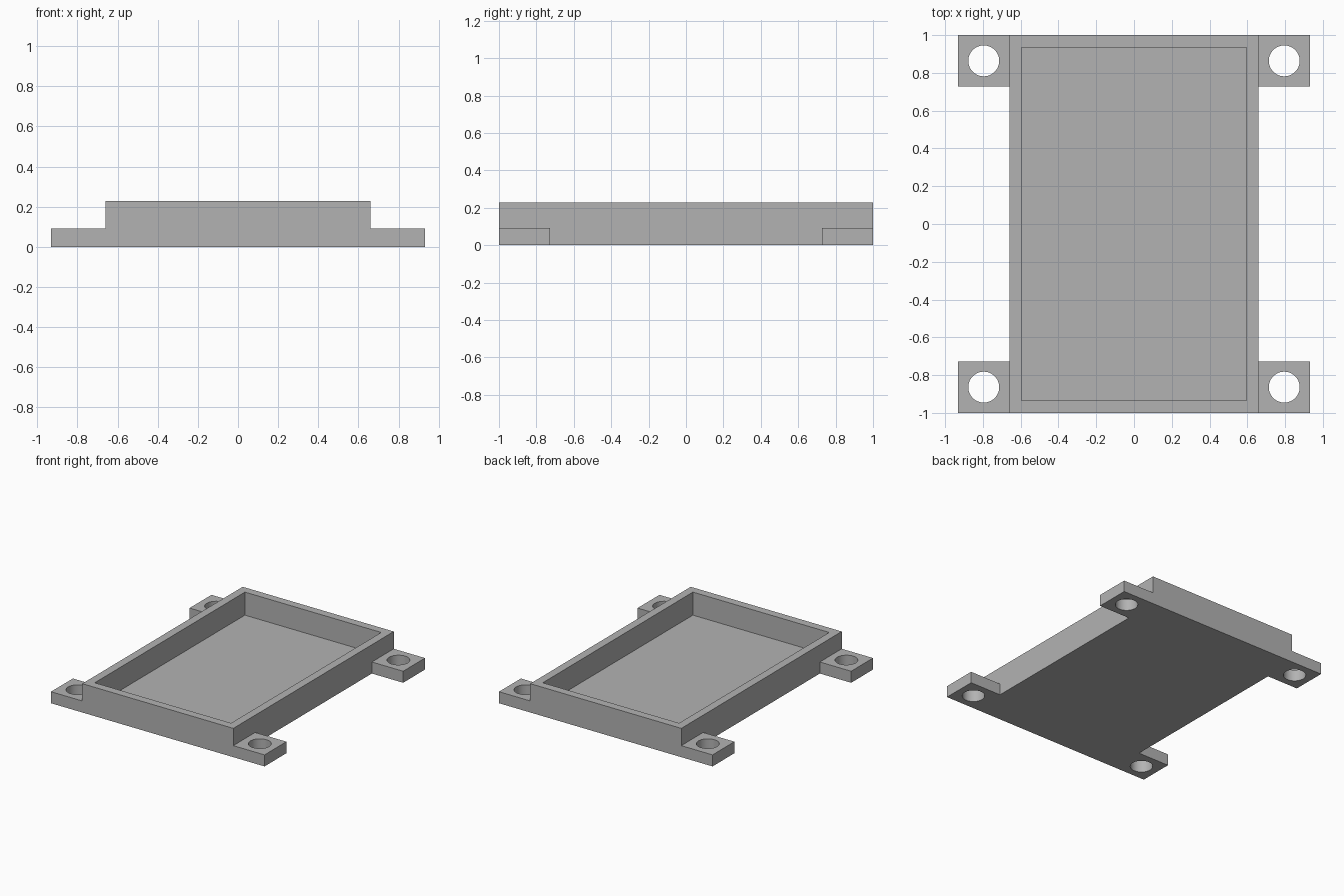
import bpy
import bmesh
import math
from mathutils import Matrix

old = bpy.data.objects.get("Cube")
if old:
    bpy.data.objects.remove(old, do_unlink=True)

U = 1 / 11                      # wall thickness, the module of the part
HALF_X, HALF_Y = 7.25 * U, 1.0  # tray half sizes
HEIGHT, FLOOR = 2.5 * U, 0.5 * U
TAB, TAB_H = 3 * U, U
HOLE_R = 0.9 * U

grey = bpy.data.materials.new("grey")
grey.use_nodes = True
grey.diffuse_color = (0.45, 0.45, 0.45, 1)
grey.node_tree.nodes["Principled BSDF"].inputs["Base Color"].default_value = grey.diffuse_color


def add_object(name, bm):
    mesh = bpy.data.meshes.new(name)
    bmesh.ops.recalc_face_normals(bm, faces=bm.faces)
    bm.to_mesh(mesh)
    bm.free()
    mesh.materials.append(grey)
    obj = bpy.data.objects.new(name, mesh)
    bpy.context.collection.objects.link(obj)
    return obj


def box(x0, x1, y0, y1, z0, z1):
    bm = bmesh.new()
    place = Matrix.Translation(((x0 + x1) / 2, (y0 + y1) / 2, (z0 + z1) / 2))
    size = Matrix.Diagonal((x1 - x0, y1 - y0, z1 - z0, 1))
    bmesh.ops.create_cube(bm, size=1, matrix=place @ size)
    return bm


def combine(target, helper, operation):
    helper.hide_render = True
    mod = target.modifiers.new(operation.lower(), "BOOLEAN")
    mod.operation, mod.solver, mod.object = operation, "EXACT", helper
    bpy.context.view_layer.objects.active = target
    bpy.ops.object.modifier_apply(modifier=mod.name)
    bpy.data.objects.remove(helper, do_unlink=True)


# Open tray: a block whose top is inset and sunk to the floor
bm = box(-HALF_X, HALF_X, -HALF_Y, HALF_Y, 0, HEIGHT)
top = max(bm.faces, key=lambda f: f.calc_center_median().z)
bmesh.ops.inset_region(bm, faces=[top], thickness=U)
lip = bmesh.ops.extrude_discrete_faces(bm, faces=[top])["faces"][0]
bmesh.ops.translate(bm, verts=lip.verts, vec=(0, 0, FLOOR - HEIGHT))
tray = add_object("mounting_tray", bm)

# Four corner tabs, each with a round screw hole
for sx in (-1, 1):
    for sy in (-1, 1):
        xs = sorted((sx * (HALF_X - U / 2), sx * (HALF_X + TAB)))
        ys = sorted((sy * HALF_Y, sy * (HALF_Y - TAB)))
        combine(tray, add_object("corner_tab", box(*xs, *ys, 0, TAB_H)), "UNION")
        bm = bmesh.new()
        centre = (sx * (HALF_X + TAB / 2), sy * (HALF_Y - TAB / 2), TAB_H / 2)
        bmesh.ops.create_cone(bm, cap_ends=True, segments=48, radius1=HOLE_R,
                              radius2=HOLE_R, depth=TAB_H * 2,
                              matrix=Matrix.Translation(centre))
        combine(tray, add_object("hole_cutter", bm), "DIFFERENCE")

# Crisp edges with smooth hole walls
bpy.ops.object.select_all(action="DESELECT")
tray.select_set(True)
bpy.context.view_layer.objects.active = tray
bpy.ops.object.shade_smooth_by_angle(angle=math.radians(30))
